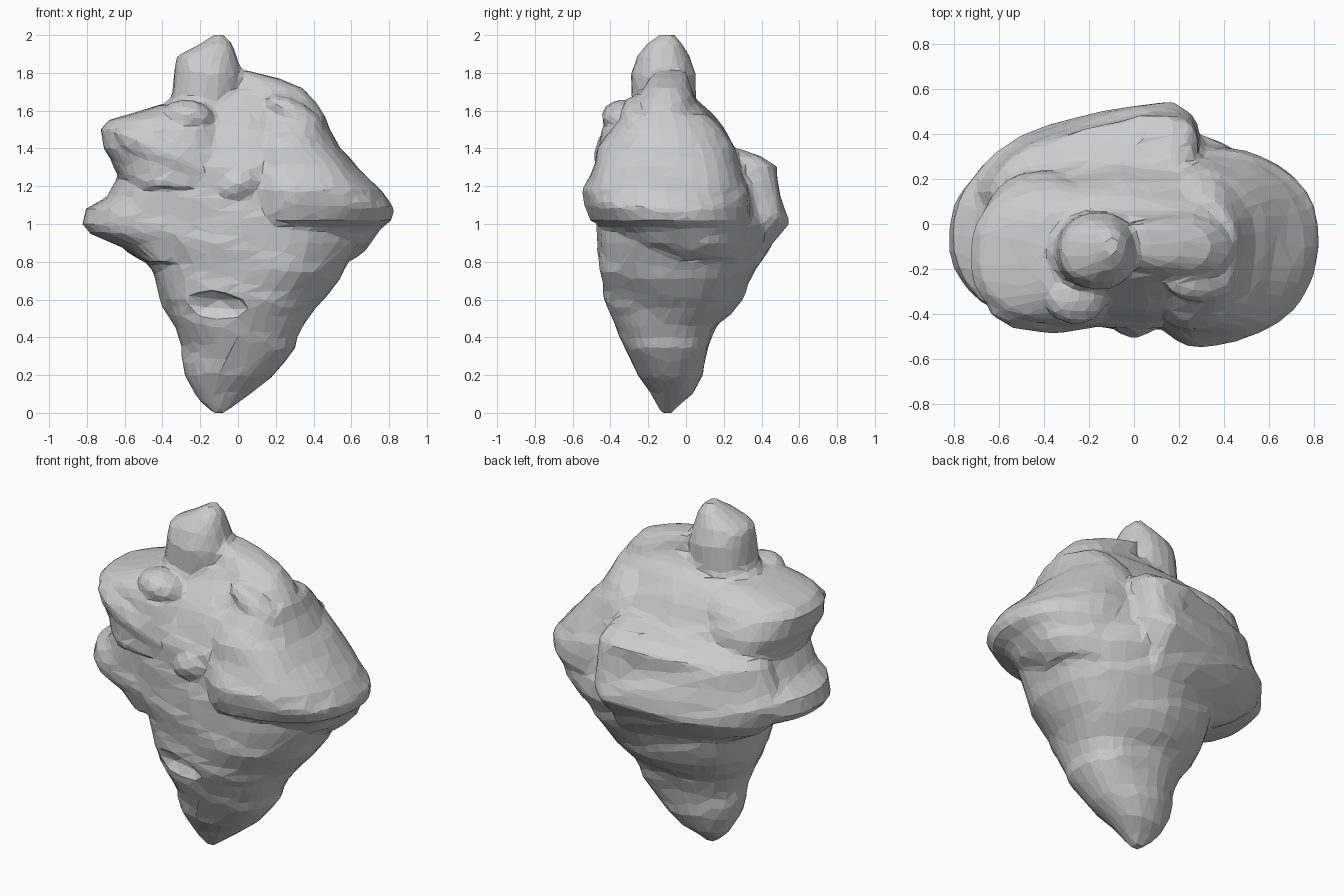
import bpy, bmesh, math
from mathutils import Vector, Matrix, noise

SIDES = 36


def loft(bm, rings, cx=None, p=0.9, amp=0.022, shear=0.0):
    """Closed stack of four-sided rounded rings: (z, x_left, x_right, y_front, y_back)."""
    fine = []
    for a, b in zip(rings, rings[1:]):
        n = max(1, round((b[0] - a[0]) / 0.035))
        fine += [[u + (v - u) * k / n for u, v in zip(a, b)] for k in range(n)]
    fine.append(list(rings[-1]))
    loops = []
    for z, xl, xr, yf, yb in fine:
        mx = (xl + xr) / 2 if cx is None else cx
        my = (yf + yb) / 2
        loop = []
        for i in range(SIDES):
            t = 2 * math.pi * i / SIDES
            c, s = math.cos(t), math.sin(t)
            ex = math.copysign(abs(c) ** p, c) * ((xr - mx) if c > 0 else (mx - xl))
            ey = math.copysign(abs(s) ** p, s) * ((yb - my) if s > 0 else (my - yf))
            q = Vector((mx + ex, my + ey, z))
            q.z += shear * (q.x - mx)
            # uneven strata that slope across the rock
            strata = (q.z + 0.3 * q.x) * 4.5 % 1.0 - 0.5
            size = min(1, math.hypot(ex, ey) / 0.35)
            d = amp * size * (0.9 * noise.noise(q * 4.5) + 0.6 * strata - 0.35)
            q += Vector((c, s, 0)) * d
            loop.append(bm.verts.new(q))
        loops.append(loop)
    for a, b in zip(loops, loops[1:]):
        for i in range(SIDES):
            j = (i + 1) % SIDES
            bm.faces.new((a[i], a[j], b[j], b[i]))
    bm.faces.new(loops[0][::-1])
    bm.faces.new(loops[-1])


def lump(bm, centre, radii, tilt=0):
    """Faceted ellipsoid, tilted in the front plane."""
    m = (Matrix.Translation(centre) @ Matrix.Rotation(math.radians(tilt), 4, 'Y')
         @ Matrix.Diagonal((*radii, 1)))
    bmesh.ops.create_icosphere(bm, subdivisions=2, radius=1, matrix=m)


def make(name, bm):
    mesh = bpy.data.meshes.new(name)
    bm.to_mesh(mesh)
    bm.free()
    ob = bpy.data.objects.new(name, mesh)
    bpy.context.collection.objects.link(ob)
    return ob


bm = bmesh.new()
# main tapering core
loft(bm, [(0, -.13, -.07, -.13, -.07), (.05, -.19, .0, -.16, -.02), (.1, -.23, .07, -.19, .04),
          (.2, -.28, .2, -.26, .09), (.35, -.315, .31, -.33, .13), (.46, -.34, .36, -.38, .17),
          (.52, -.37, .39, -.4, .24), (.6, -.42, .46, -.43, .3), (.75, -.46, .58, -.47, .37),
          (.9, -.58, .66, -.48, .43), (1, -.65, .67, -.48, .43), (1.15, -.64, .65, -.48, .4),
          (1.3, -.64, .58, -.47, .33), (1.4, -.64, .53, -.43, .27), (1.5, -.6, .48, -.385, .21),
          (1.6, -.45, .43, -.32, .13), (1.66, -.36, .38, -.27, .06), (1.7, -.33, .3, -.25, .04)])
# summit knob
loft(bm, [(1.5, -.38, .06, -.32, .07), (1.65, -.36, .02, -.29, .06), (1.8, -.345, .02, -.29, .05),
          (1.89, -.33, -.01, -.26, .02), (1.95, -.21, -.03, -.21, -.02), (2.0, -.13, -.07, -.14, -.06)])
# shoulder hump beside the summit
loft(bm, [(1.5, -.1, .49, -.31, .08), (1.56, -.1, .47, -.29, .06), (1.66, -.1, .41, -.26, .05),
          (1.72, -.1, .35, -.23, .03), (1.77, -.08, .22, -.2, .02), (1.81, -.06, .06, -.16, 0)])
# lower left wing
loft(bm, [(.8, -.5, 0, -.38, .25), (.88, -.62, 0, -.4, .27), (.95, -.8, 0, -.42, .3),
          (1, -.84, 0, -.42, .31), (1.08, -.82, 0, -.42, .31), (1.14, -.71, 0, -.42, .3),
          (1.24, -.64, 0, -.42, .28)], cx=-.4)
# upper left lobe
loft(bm, [(1.2, -.6, .1, -.47, .28), (1.3, -.66, .05, -.48, .26), (1.4, -.72, .01, -.48, .24),
          (1.5, -.73, -.03, -.46, .2), (1.55, -.7, -.06, -.43, .16), (1.6, -.52, -.1, -.36, .1),
          (1.63, -.42, -.12, -.3, .05)], cx=-.35, p=.85)
# large right lobe with an undercut
loft(bm, [(.82, .1, .64, -.2, .31), (.9, .05, .72, -.34, .34), (.98, .0, .77, -.42, .36),
          (1.02, -.03, .825, -.51, .37), (1.09, -.03, .84, -.54, .36), (1.18, -.02, .77, -.555, .34),
          (1.3, .0, .64, -.51, .3), (1.4, .02, .55, -.48, .26), (1.5, .04, .49, -.41, .2),
          (1.58, .06, .46, -.34, .12)], cx=.3, p=.95)
# overhanging back flap sloping down into the left wing
loft(bm, [(.78, -.4, .25, -.2, .39), (.9, -.6, .28, -.2, .475), (1, -.7, .3, -.2, .54),
          (1.1, -.74, .31, -.2, .52), (1.2, -.7, .31, -.2, .49), (1.31, -.64, .31, -.2, .49),
          (1.36, -.6, .28, -.2, .4), (1.4, -.55, .25, -.2, .28)], cx=.16, p=1.08, shear=.07)
# blunt right end of the flap
loft(bm, [(.95, .0, .27, .1, .47), (1.05, -.02, .3, .1, .52), (1.3, -.02, .29, .1, .48),
          (1.36, .0, .26, .1, .4)], p=.6)
# small knobs and sloping folds on the front and crest
lump(bm, (-.26, -.33, 1.57), (.14, .12, .09), 10)
lump(bm, (.3, -.26, 1.58), (.18, .09, .07), 30)
lump(bm, (-.36, -.36, 1.36), (.33, .13, .11), 25)
lump(bm, (.0, -.39, 1.21), (.13, .12, .1), -25)
rock = make("rock_body", bm)

# hollows: front slot and undercut
cut = bmesh.new()
lump(cut, (-.17, -.46, .56), (.25, .12, .1), 4)
lump(cut, (-.5, -.56, 1.12), (.22, .14, .06), 15)
hollows = make("hollow_cutter", cut)
hollows.hide_render = True
hollows.hide_viewport = True

# fuse, carve, then reduce to coarse flat facets
fuse = rock.modifiers.new("fuse", 'REMESH')
fuse.mode = 'VOXEL'
fuse.voxel_size = .02
carve = rock.modifiers.new("carve", 'BOOLEAN')
carve.operation = 'DIFFERENCE'
carve.object = hollows
facet = rock.modifiers.new("facet", 'DECIMATE')
facet.ratio = .06
